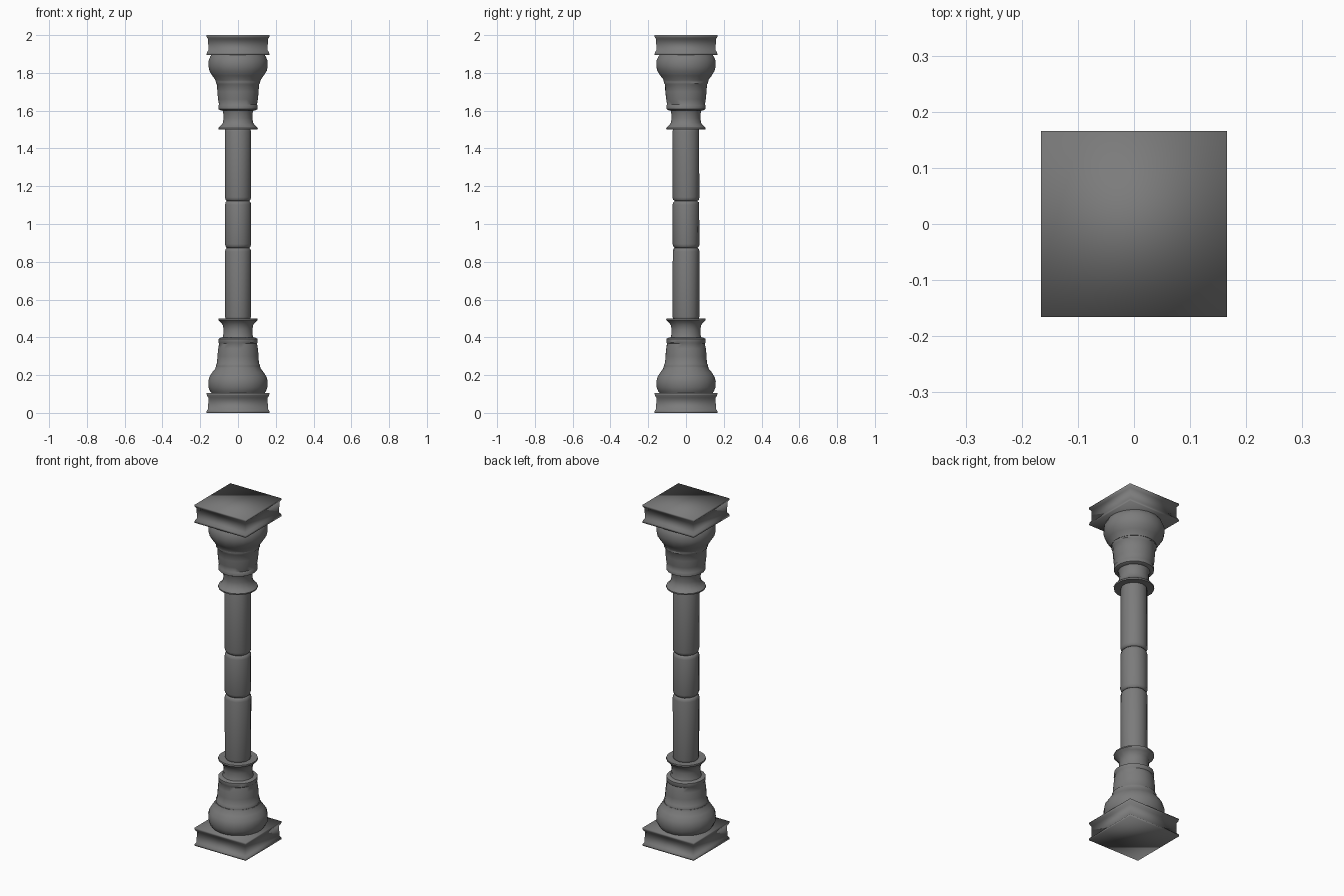
import bpy, bmesh, math, random

random.seed(4)
cube = bpy.data.objects.get("Cube")
if cube:
    bpy.data.objects.remove(cube, do_unlink=True)

stone = bpy.data.materials.new("grey_stone")
stone.use_nodes = True
stone.diffuse_color = (0.2, 0.2, 0.2, 1)
stone.node_tree.nodes["Principled BSDF"].inputs["Base Color"].default_value = (0.2, 0.2, 0.2, 1)


def loft(name, profile, sides, angle=None, jitter=0.0, flip=False):
    """Stack rings of (radius, height); flip mirrors the part about mid height."""
    bm = bmesh.new()
    rings = []
    turn = math.pi / sides
    for r, z in profile:
        ring = []
        for i in range(sides):
            a = turn + 2 * math.pi * i / sides
            rr = r - random.uniform(0, jitter)
            ring.append(bm.verts.new((rr * math.cos(a), rr * math.sin(a), 2 - z if flip else z)))
        rings.append(ring)
    for low, high in zip(rings, rings[1:]):
        for i in range(sides):
            j = (i + 1) % sides
            bm.faces.new((low[i], low[j], high[j], high[i]))
    bm.faces.new(rings[0][::-1])
    bm.faces.new(rings[-1])
    bmesh.ops.recalc_face_normals(bm, faces=bm.faces)
    mesh = bpy.data.meshes.new(name)
    bm.to_mesh(mesh)
    bm.free()
    mesh.materials.append(stone)
    obj = bpy.data.objects.new(name, mesh)
    bpy.context.collection.objects.link(obj)
    bpy.ops.object.select_all(action="DESELECT")
    obj.select_set(True)
    bpy.context.view_layer.objects.active = obj
    if angle is None:
        bpy.ops.object.shade_smooth()
    else:
        bpy.ops.object.shade_smooth_by_angle(angle=math.radians(angle))
    return obj


# Square slab with hollowed sides, half widths scaled to corner radii
slab = [(w * math.sqrt(2), z) for w, z in
        [(.166, 0), (.166, .01), (.158, .02), (.157, .08), (.165, .093), (.166, .105)]]

# Turned mouldings between slab and shaft
bulb = [(.14, .1), (.15, .115), (.159, .135), (.16, .165), (.154, .19),
        (.138, .215), (.123, .235), (.12, .245)]
drum = [(.118, .243), (.119, .255), (.113, .262), (.111, .3), (.107, .34),
        (.102, .367), (.106, .372), (.105, .392), (.094, .398)]
neck = [(.085, .395), (.08, .41), (.078, .44), (.082, .465), (.096, .482),
        (.107, .492), (.106, .5)]

for end, flip in (("base", False), ("capital", True)):
    loft(end + "_slab", slab, 4, None, 0, flip)
    loft(end + "_bulb", bulb, 20, 50, .002, flip)
    loft(end + "_drum", drum, 20, 50, .002, flip)
    loft(end + "_neck", neck, 16, 50, .001, flip)

# Shaft of three worn blocks with rounded joints
for name, z0, z1 in (("lower", .49, .874), ("middle", .874, 1.122), ("upper", 1.122, 1.51)):
    block = [(.062, z0), (.069, z0 + .007), (.072, z0 + .02),
             (.072, z1 - .02), (.069, z1 - .007), (.062, z1)]
    loft(name + "_shaft_block", block, 14, 50, .003)
